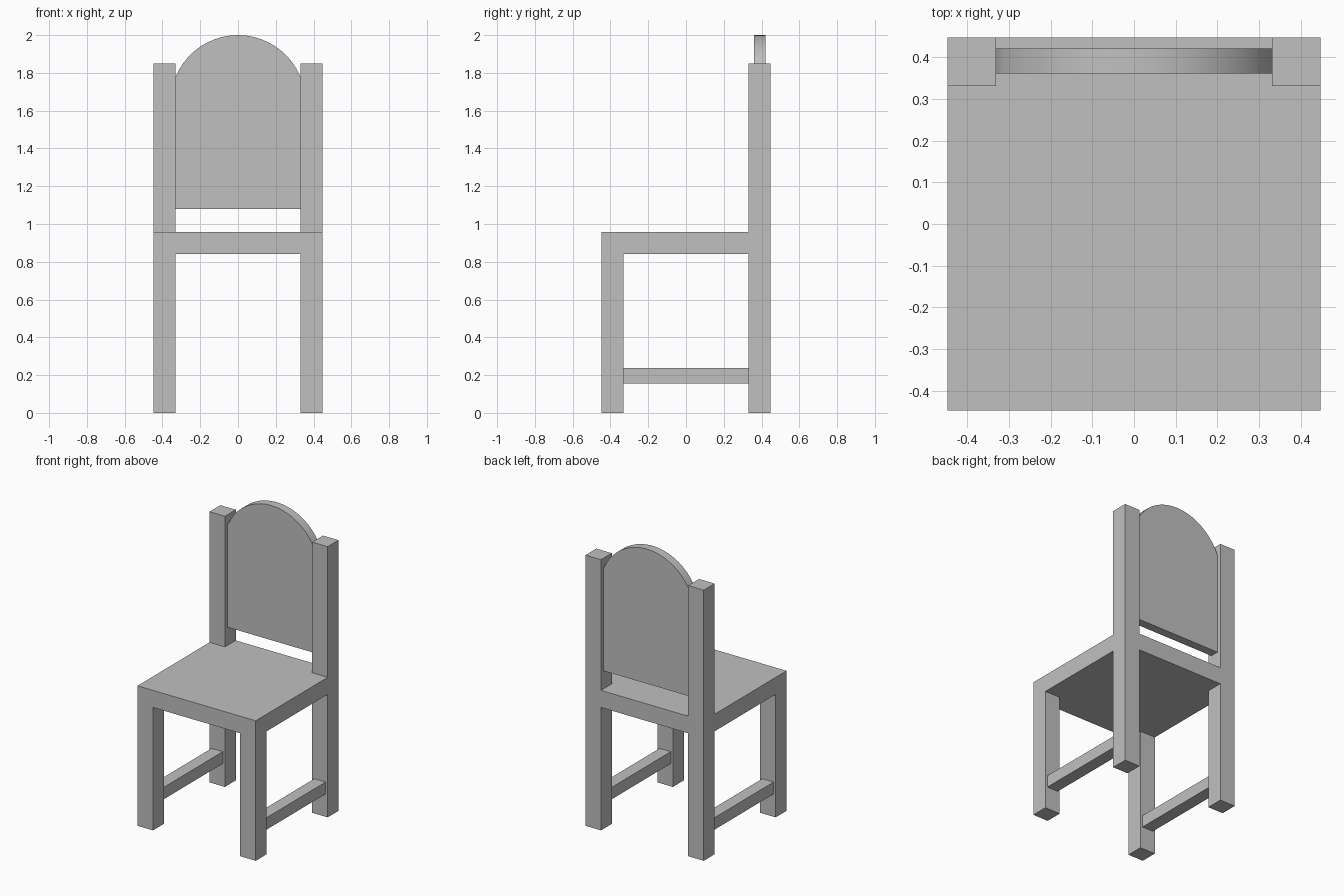
import bpy
import bmesh
import math

cube = bpy.data.objects.get("Cube")
if cube:
    bpy.data.objects.remove(cube, do_unlink=True)

# Plain grey material
grey = bpy.data.materials.new("plain_grey")
grey.use_nodes = True
colour = (0.53, 0.53, 0.53, 1)
grey.diffuse_color = colour
grey.node_tree.nodes["Principled BSDF"].inputs["Base Color"].default_value = colour

OUTER, INNER = 0.447, 0.33      # outer and inner faces of the legs
SEAT_LOW, SEAT_TOP = 0.84, 0.957
POST_TOP = 1.85


def add_object(name, bm):
    bmesh.ops.recalc_face_normals(bm, faces=bm.faces)
    mesh = bpy.data.meshes.new(name)
    bm.to_mesh(mesh)
    bm.free()
    mesh.materials.append(grey)
    obj = bpy.data.objects.new(name, mesh)
    bpy.context.collection.objects.link(obj)
    return obj


def box(name, low, high):
    bm = bmesh.new()
    bmesh.ops.create_cube(bm, size=1)
    for v in bm.verts:
        v.co = [(a + b) / 2 + c * (b - a) for a, b, c in zip(low, high, v.co)]
    return add_object(name, bm)


# Seat slab, notched at the back corners to fit between the posts
bm = bmesh.new()
outline = [(-OUTER, -OUTER), (OUTER, -OUTER), (OUTER, INNER), (INNER, INNER),
           (INNER, OUTER), (-INNER, OUTER), (-INNER, INNER), (-OUTER, INNER)]
face = bm.faces.new([bm.verts.new((x, y, SEAT_LOW)) for x, y in outline])
top = bmesh.ops.extrude_face_region(bm, geom=[face])["geom"]
for v in top:
    if isinstance(v, bmesh.types.BMVert):
        v.co.z = SEAT_TOP
add_object("seat", bm)

# Legs, tall back posts and side stretchers
for side, s in (("left", 1), ("right", -1)):
    x0, x1 = sorted((s * INNER, s * OUTER))
    box(side + "_front_leg", (x0, -OUTER, 0), (x1, -INNER, SEAT_LOW))
    box(side + "_back_post", (x0, INNER, 0), (x1, OUTER, POST_TOP))
    box(side + "_stretcher", (x0 + 0.016, -INNER, 0.155), (x1 - 0.016, INNER, 0.237))

# Back panel with an arched top
PANEL_LOW, SPRING, CROWN = 1.08, 1.78, 2.0
rise = CROWN - SPRING
radius = (INNER ** 2 + rise ** 2) / (2 * rise)
half_angle = math.asin(INNER / radius)
STEPS = 20
profile = [(-INNER, PANEL_LOW), (INNER, PANEL_LOW)]
for i in range(STEPS + 1):
    a = half_angle * (1 - 2 * i / STEPS)
    profile.append((radius * math.sin(a), CROWN - radius + radius * math.cos(a)))
bm = bmesh.new()
face = bm.faces.new([bm.verts.new((x, 0.36, z)) for x, z in profile])
back = bmesh.ops.extrude_face_region(bm, geom=[face])["geom"]
for v in back:
    if isinstance(v, bmesh.types.BMVert):
        v.co.y = 0.42
panel = add_object("back_panel", bm)
bpy.ops.object.select_all(action="DESELECT")
panel.select_set(True)
bpy.context.view_layer.objects.active = panel
bpy.ops.object.shade_smooth_by_angle(angle=math.radians(30))
